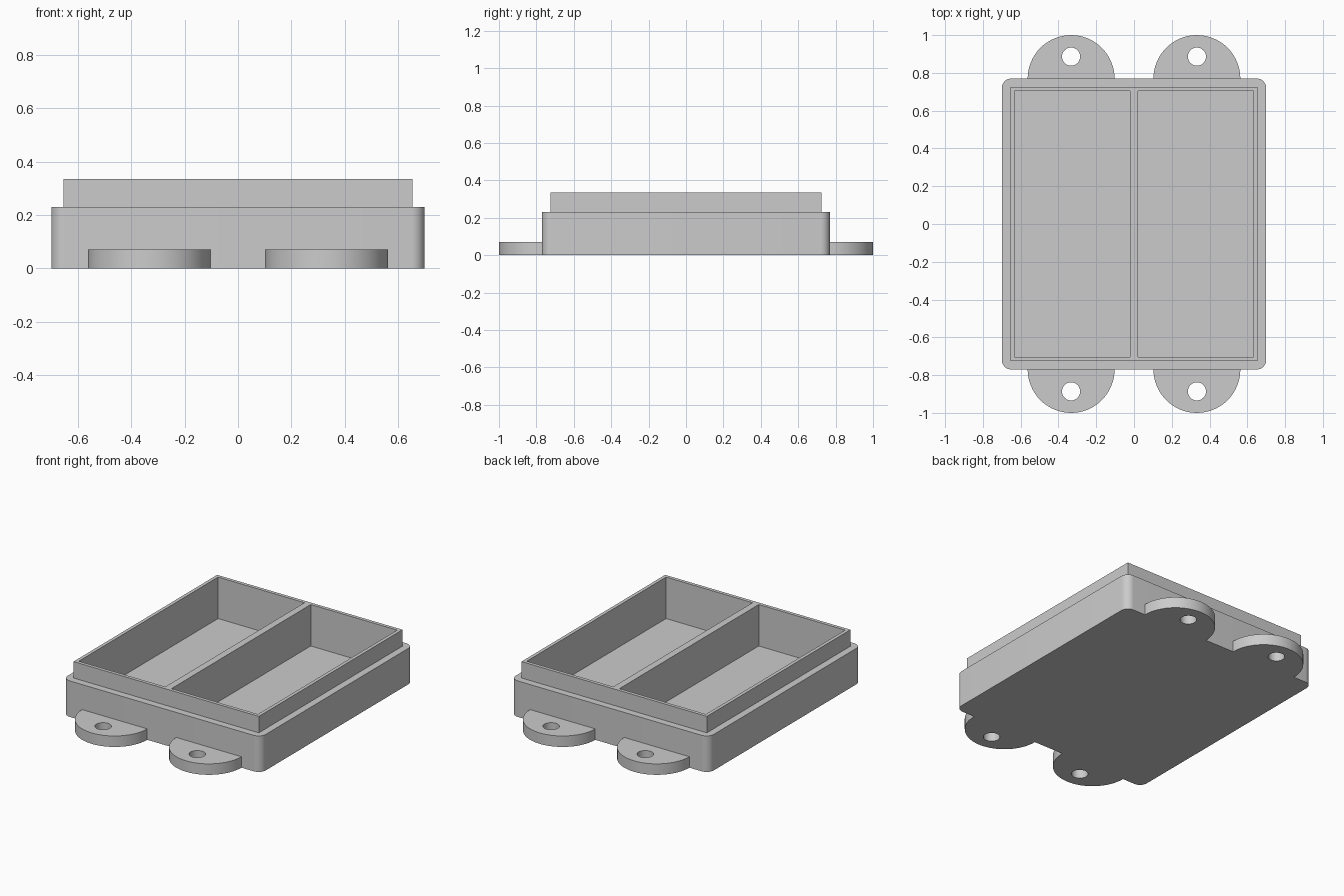
import bpy, bmesh
from math import pi, cos, sin, radians

if "Cube" in bpy.data.objects:
    bpy.data.objects.remove(bpy.data.objects["Cube"], do_unlink=True)

grey = bpy.data.materials.new("plain grey")
grey.use_nodes = True
grey.diffuse_color = (0.6, 0.6, 0.6, 1)
grey.node_tree.nodes["Principled BSDF"].inputs["Base Color"].default_value = (0.6, 0.6, 0.6, 1)


def arc(cx, cy, r, start, end, steps):
    return [(cx + r * cos(start + (end - start) * i / steps),
             cy + r * sin(start + (end - start) * i / steps)) for i in range(steps + 1)]


def rectangle(x0, x1, y0, y1):
    return [(x0, y0), (x1, y0), (x1, y1), (x0, y1)]


def prism(name, outline, z0, z1):
    """Extrude a counter-clockwise outline from z0 to z1."""
    bm = bmesh.new()
    base = bm.faces.new([bm.verts.new((x, y, z0)) for x, y in outline])
    top = bmesh.ops.extrude_face_region(bm, geom=[base])["geom"]
    bmesh.ops.translate(bm, vec=(0, 0, z1 - z0),
                        verts=[v for v in top if isinstance(v, bmesh.types.BMVert)])
    bmesh.ops.recalc_face_normals(bm, faces=bm.faces)
    mesh = bpy.data.meshes.new(name)
    bm.to_mesh(mesh)
    bm.free()
    mesh.materials.append(grey)
    obj = bpy.data.objects.new(name, mesh)
    bpy.context.collection.objects.link(obj)
    return obj


def select(obj):
    bpy.ops.object.select_all(action="DESELECT")
    obj.select_set(True)
    bpy.context.view_layer.objects.active = obj


def combine(obj, tool, operation):
    """Apply a boolean and discard the tool."""
    tool.hide_render = True
    mod = obj.modifiers.new(operation, "BOOLEAN")
    mod.operation, mod.solver, mod.object = operation, "EXACT", tool
    select(obj)
    bpy.ops.object.modifier_apply(modifier=mod.name)
    bpy.data.objects.remove(tool, do_unlink=True)


def smooth(obj):
    select(obj)
    bpy.ops.object.shade_smooth_by_angle(angle=radians(30))


# Rounded outer box
HX, HY, R = 0.70, 0.77, 0.05
corners = [(1, 1), (-1, 1), (-1, -1), (1, -1)]
outline = []
for i, (sx, sy) in enumerate(corners):
    outline += arc(sx * (HX - R), sy * (HY - R), R, i * pi / 2, (i + 1) * pi / 2, 8)
box = prism("box", outline, 0, 0.23)

# Raised lip, then the two compartments cut down to the floor
combine(box, prism("lip", rectangle(-0.655, 0.655, -0.725, 0.725), 0.12, 0.335), "UNION")
for x0, x1 in ((-0.633, -0.022), (0.022, 0.633)):
    combine(box, prism("compartment", rectangle(x0, x1, -0.703, 0.703), 0.07, 0.5), "DIFFERENCE")
smooth(box)

# Half-round mounting tabs with screw holes
for side, sy in (("front", -1), ("back", 1)):
    for hand, sx in (("right", -1), ("left", 1)):
        start = 0 if sy > 0 else pi
        tab = prism(f"{side}_{hand}_tab", arc(sx * 0.333, sy * HY, 0.23, start, start + pi, 32), 0, 0.07)
        hole = prism("screw_hole", arc(sx * 0.333, sy * 0.886, 0.048, 0, 2 * pi, 32)[:-1], -0.1, 0.2)
        combine(tab, hole, "DIFFERENCE")
        smooth(tab)
